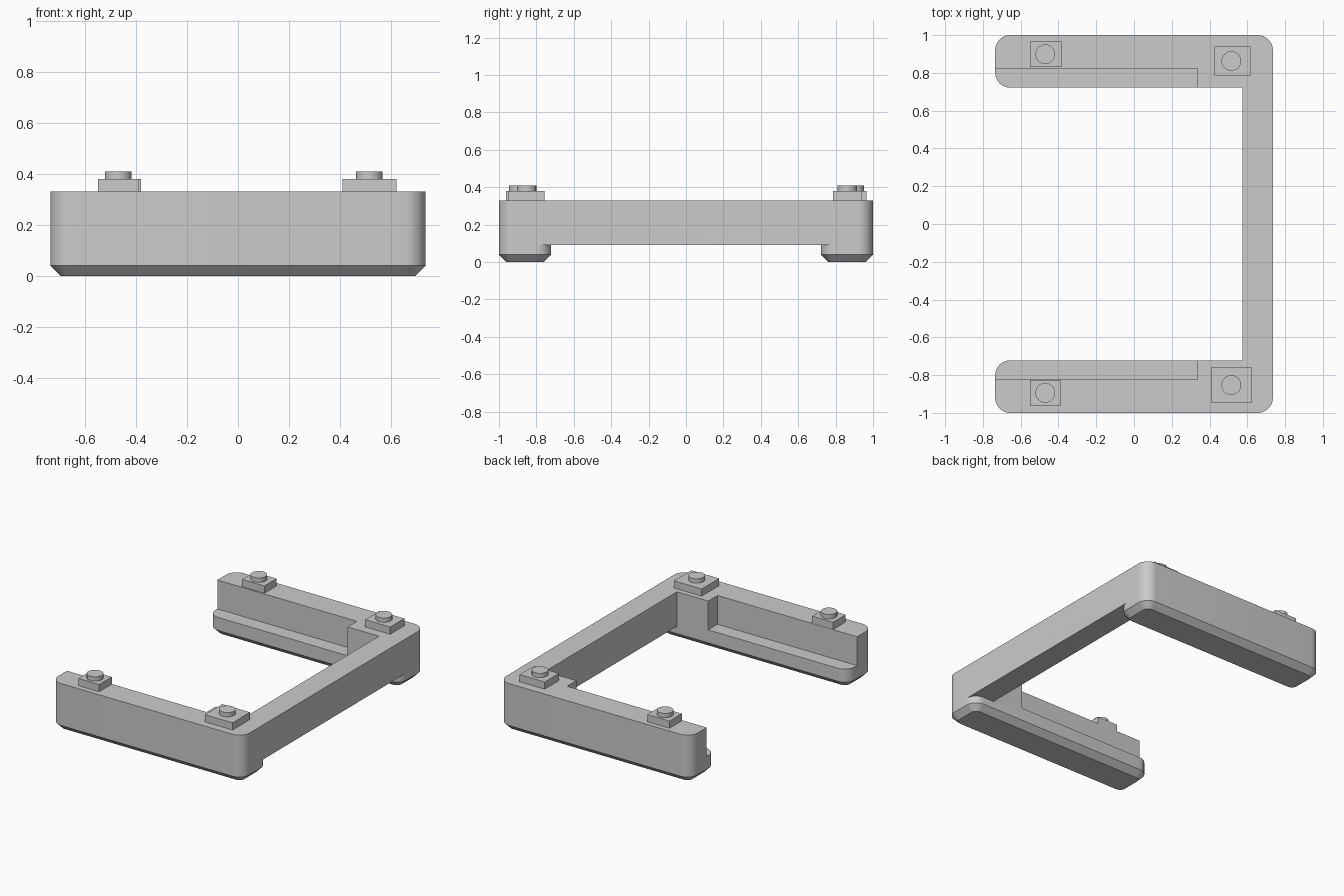
import bpy, bmesh, math

cube = bpy.data.objects.get("Cube")
if cube:
    bpy.data.objects.remove(cube, do_unlink=True)

grey = bpy.data.materials.new("plain grey")
grey.use_nodes = True
grey.diffuse_color = (0.6, 0.6, 0.6, 1)
grey.node_tree.nodes["Principled BSDF"].inputs["Base Color"].default_value = (0.6, 0.6, 0.6, 1)

HALF_X, TOP, CHAMFER, RADIUS = 0.735, 0.33, 0.04, 0.08


def finish(name, bm):
    bmesh.ops.recalc_face_normals(bm, faces=bm.faces)
    mesh = bpy.data.meshes.new(name)
    bm.to_mesh(mesh)
    bm.free()
    mesh.materials.append(grey)
    obj = bpy.data.objects.new(name, mesh)
    bpy.context.collection.objects.link(obj)
    return obj


def box(name, x0, x1, y0, y1, z0, z1):
    bm = bmesh.new()
    bmesh.ops.create_cube(bm, size=1)
    for v in bm.verts:
        v.co = [lo + (c + 0.5) * (hi - lo)
                for c, lo, hi in zip(v.co, (x0, y0, z0), (x1, y1, z1))]
    return finish(name, bm)


def rounded_ring(bm, x0, x1, y0, y1, z, inset, steps=10):
    """Rounded rectangle outline, shrunk by inset."""
    corners = ((x1, y1, -1, -1), (x0, y1, 1, -1), (x0, y0, 1, 1), (x1, y0, -1, 1))
    ring = []
    for i, (x, y, sx, sy) in enumerate(corners):
        for k in range(steps + 1):
            a = (i + k / steps) * math.pi / 2
            r = RADIUS - inset
            ring.append(bm.verts.new((x + sx * RADIUS + r * math.cos(a),
                                      y + sy * RADIUS + r * math.sin(a), z)))
    return ring


def rounded_bar(name, x0, x1, y0, y1):
    """Rounded bar with a chamfered underside."""
    bm = bmesh.new()
    rings = [rounded_ring(bm, x0, x1, y0, y1, z, inset)
             for z, inset in ((0, CHAMFER), (CHAMFER, 0), (TOP, 0))]
    for low, high in zip(rings, rings[1:]):
        for i in range(len(low)):
            j = (i + 1) % len(low)
            bm.faces.new((low[i], low[j], high[j], high[i]))
    bm.faces.new(rings[0])
    bm.faces.new(rings[-1])
    return finish(name, bm)


def combine(obj, other, operation):
    mod = obj.modifiers.new(operation.lower(), "BOOLEAN")
    mod.operation, mod.solver, mod.object = operation, "EXACT", other
    bpy.context.view_layer.objects.active = obj
    bpy.ops.object.modifier_apply(modifier=mod.name)
    bpy.data.objects.remove(other, do_unlink=True)


def smooth(obj):
    bpy.ops.object.select_all(action="DESELECT")
    obj.select_set(True)
    bpy.context.view_layer.objects.active = obj
    bpy.ops.object.shade_smooth_by_angle(angle=math.radians(30))


# U-shaped frame: raised crossbar joined to two arms with inner ledges
frame = box("frame", 0.575, HALF_X, -0.9, 0.9, 0.09, TOP)
for side in (-1, 1):
    y0, y1 = sorted((side * 0.722, side))
    arm = rounded_bar("arm", -HALF_X, HALF_X, y0, y1)
    c0, c1 = sorted((side * 0.6, side * 0.823))
    combine(arm, box("ledge_cutter", -1, 0.335, c0, c1, 0.13, 0.5), "DIFFERENCE")
    combine(frame, arm, "UNION")
smooth(frame)

# Rectangular pads, each with a round stud
pads = {
    "front_right": (-0.55, -0.39, -0.963, -0.825),
    "front_left": (0.41, 0.622, -0.948, -0.757),
    "back_right": (-0.55, -0.38, 0.832, 0.966),
    "back_left": (0.425, 0.617, 0.785, 0.94),
}
for name, (x0, x1, y0, y1) in pads.items():
    box(name + "_pad", x0, x1, y0, y1, TOP - 0.01, 0.38)
    bm = bmesh.new()
    bmesh.ops.create_cone(bm, cap_ends=True, segments=40, radius1=0.052, radius2=0.052, depth=0.04)
    stud = finish(name + "_stud", bm)
    stud.location = (-0.47 if x0 < 0 else 0.515, (y0 + y1) / 2, 0.39)
    smooth(stud)
